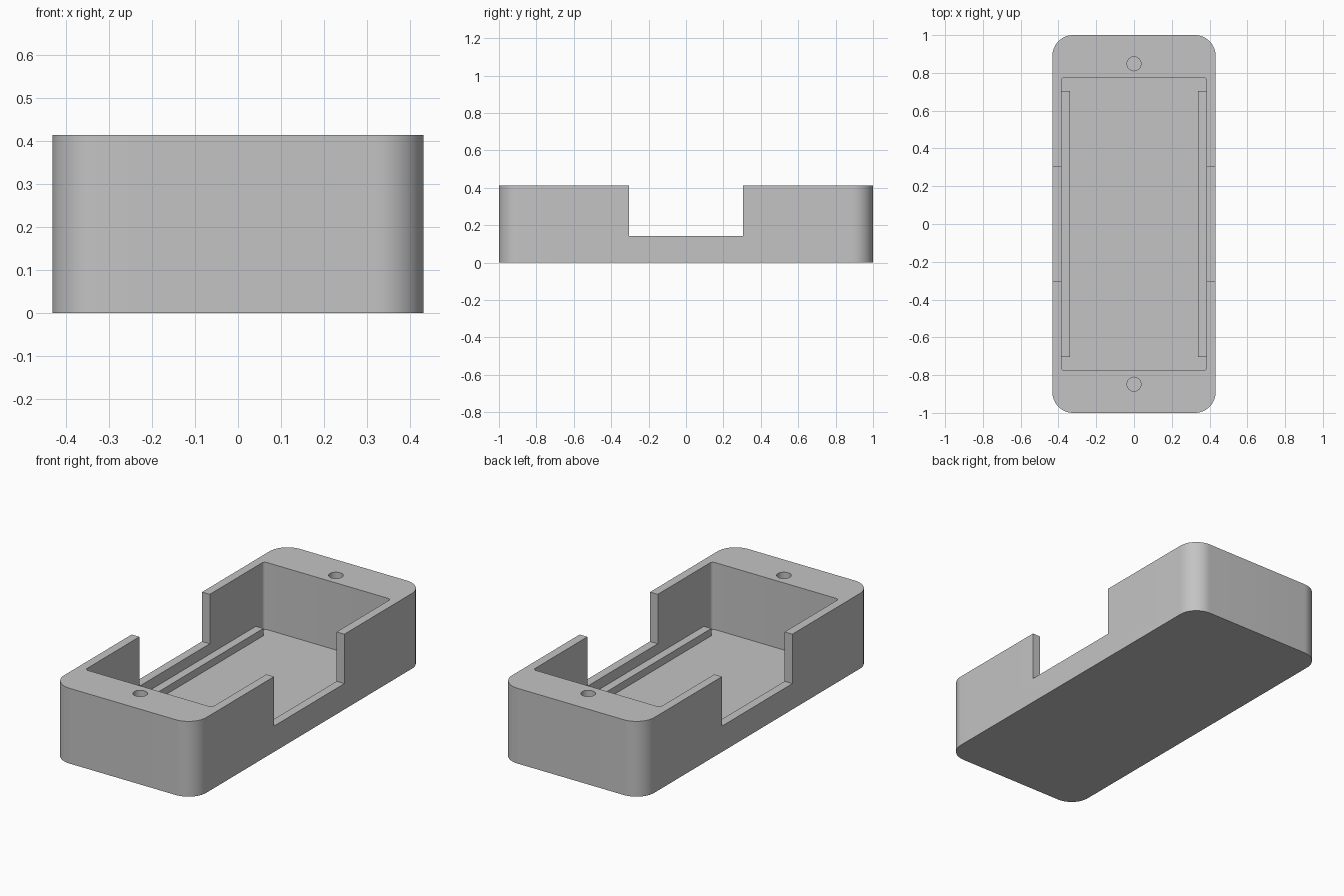
import bpy, bmesh, math

cube = bpy.data.objects.get("Cube")
if cube:
    bpy.data.objects.remove(cube, do_unlink=True)

HALF_X, HALF_Y, HEIGHT = 0.432, 1.0, 0.413
CAVITY_X, CAVITY_Y, FLOOR = 0.385, 0.775, 0.045
NOTCH_Y, NOTCH_Z = 0.305, 0.142
RAIL_X, RAIL_Y, RAIL_TOP = 0.34, 0.705, 0.085
HOLE_Y, HOLE_R, HOLE_BOTTOM = 0.848, 0.037, 0.15
ABOVE = HEIGHT + 0.1

grey = bpy.data.materials.new("plain grey")
grey.use_nodes = True
COLOUR = (0.55, 0.55, 0.55, 1)
grey.diffuse_color = COLOUR
grey.node_tree.nodes["Principled BSDF"].inputs["Base Color"].default_value = COLOUR


def prism(name, outline, z0, z1):
    """Extrude a flat outline from z0 up to z1."""
    bm = bmesh.new()
    base = bm.faces.new([bm.verts.new((x, y, z0)) for x, y in outline])
    top = bmesh.ops.extrude_face_region(bm, geom=[base])["geom"]
    verts = [v for v in top if isinstance(v, bmesh.types.BMVert)]
    bmesh.ops.translate(bm, verts=verts, vec=(0, 0, z1 - z0))
    bmesh.ops.recalc_face_normals(bm, faces=bm.faces)
    mesh = bpy.data.meshes.new(name)
    bm.to_mesh(mesh)
    bm.free()
    mesh.materials.append(grey)
    obj = bpy.data.objects.new(name, mesh)
    bpy.context.collection.objects.link(obj)
    return obj


def rounded(hx, hy, r, steps):
    """Rectangle outline with rounded corners."""
    points = []
    for i, (sx, sy) in enumerate([(1, 1), (-1, 1), (-1, -1), (1, -1)]):
        for k in range(steps + 1):
            a = math.pi / 2 * (i + k / steps)
            points.append((sx * (hx - r) + r * math.cos(a),
                           sy * (hy - r) + r * math.sin(a)))
    return points


def rect(x0, x1, y0, y1):
    return [(x0, y0), (x1, y0), (x1, y1), (x0, y1)]


def circle(cy, r, n=32):
    return [(r * math.cos(2 * math.pi * k / n), cy + r * math.sin(2 * math.pi * k / n))
            for k in range(n)]


# Solid outer case
case = prism("case", rounded(HALF_X, HALF_Y, 0.11, 16), 0, HEIGHT)

# Cavity, side notches and blind screw holes
cutters = [
    prism("cavity_cutter", rounded(CAVITY_X, CAVITY_Y, 0.018, 6), FLOOR, ABOVE),
    prism("notch_cutter", rect(-1, 1, -NOTCH_Y, NOTCH_Y), NOTCH_Z, ABOVE),
]
for s in (-1, 1):
    cutters.append(prism("hole_cutter", circle(s * HOLE_Y, HOLE_R), HOLE_BOTTOM, ABOVE))

for cutter in cutters:
    cutter.hide_render = True
    mod = case.modifiers.new(cutter.name, "BOOLEAN")
    mod.operation = "DIFFERENCE"
    mod.solver = "EXACT"
    mod.object = cutter

# Bake the cuts and drop the cutters
bpy.context.view_layer.update()
graph = bpy.context.evaluated_depsgraph_get()
baked = bpy.data.meshes.new_from_object(case.evaluated_get(graph))
case.modifiers.clear()
case.data = baked
for cutter in cutters:
    bpy.data.objects.remove(cutter, do_unlink=True)

# Support rails along both inner walls
for s, side in ((1, "left"), (-1, "right")):
    x0, x1 = sorted((s * RAIL_X, s * (CAVITY_X + 0.005)))
    prism(side + "_rail", rect(x0, x1, -RAIL_Y, RAIL_Y), FLOOR - 0.005, RAIL_TOP)

# Smooth the rounded walls, keep the edges crisp
bpy.ops.object.select_all(action="DESELECT")
case.select_set(True)
bpy.context.view_layer.objects.active = case
bpy.ops.object.shade_smooth_by_angle(angle=math.radians(30))
